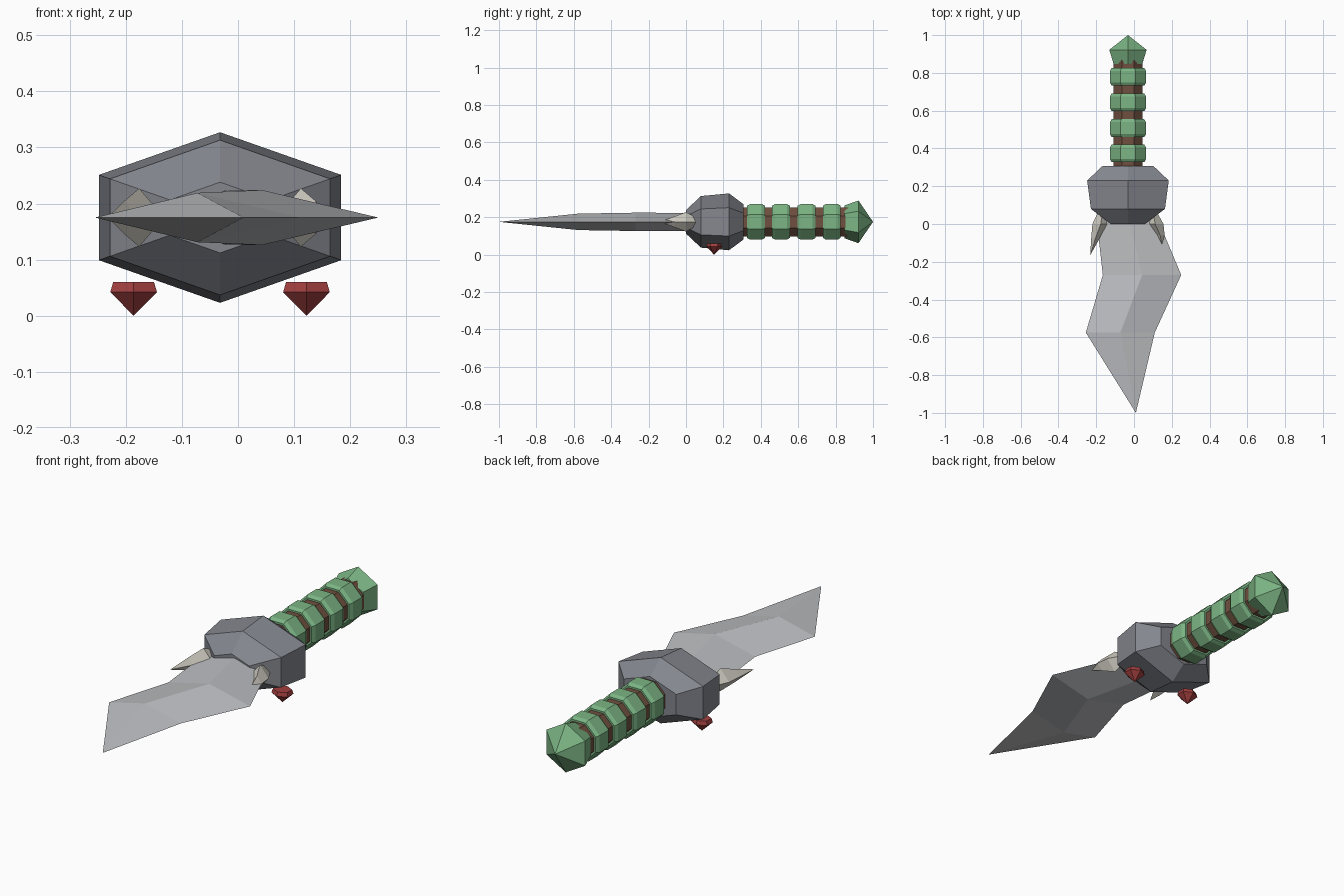
import bpy, bmesh
from math import sin, cos, pi

if "Cube" in bpy.data.objects:
    bpy.data.objects.remove(bpy.data.objects["Cube"])

CX, CZ = -0.032, 0.175   # long axis of the weapon


def material(name, rgb):
    m = bpy.data.materials.new(name)
    m.diffuse_color = (*rgb, 1)
    m.use_nodes = True
    m.node_tree.nodes["Principled BSDF"].inputs["Base Color"].default_value = m.diffuse_color
    return m


STEEL = material("steel", (0.52, 0.53, 0.55))
DARK = material("dark_metal", (0.23, 0.24, 0.27))
GREEN = material("green_wrap", (0.2, 0.46, 0.23))
BROWN = material("brown_grip", (0.16, 0.08, 0.05))
BONE = material("bone", (0.62, 0.6, 0.53))
RED = material("red_gem", (0.36, 0.05, 0.05))


def loft(name, rings, mat):
    """Skin a list of point rings; a ring of one point is a tip."""
    bm = bmesh.new()
    vs = [[bm.verts.new(p) for p in r] for r in rings]
    for a, b in zip(vs, vs[1:]):
        n = max(len(a), len(b))
        for i in range(n):
            j = (i + 1) % n
            if len(b) == 1:
                bm.faces.new((a[i], a[j], b[0]))
            elif len(a) == 1:
                bm.faces.new((a[0], b[j], b[i]))
            else:
                bm.faces.new((a[i], a[j], b[j], b[i]))
    for end in (vs[0], vs[-1]):
        if len(end) > 2:
            bm.faces.new(end)
    bmesh.ops.recalc_face_normals(bm, faces=bm.faces[:])
    me = bpy.data.meshes.new(name)
    bm.to_mesh(me)
    bm.free()
    me.materials.append(mat)
    ob = bpy.data.objects.new(name, me)
    bpy.context.collection.objects.link(ob)
    return ob


def ring(y, r, n, sx=1.0, phase=0.0, x=CX, z=CZ):
    """Polygon around the y axis; phase 0 puts a corner on top."""
    if r == 0:
        return [(x, y, z)]
    return [(x + sx * r * sin(2 * pi * (i + phase) / n), y,
             z + r * cos(2 * pi * (i + phase) / n)) for i in range(n)]


# Guard: stretched hexagonal block
WIDE = 0.216 / (0.152 * cos(pi / 6))
loft("guard", [ring(y, r, 6, WIDE) for y, r in
               ((0.0, 0.063), (0.08, 0.138), (0.23, 0.152), (0.308, 0.094))], DARK)

# Grip core with four chamfered octagonal bands
loft("grip_core", [ring(y, 0.084, 8, phase=0.5) for y in (0.29, 0.87)], BROWN)
for k, y in enumerate((0.327, 0.46, 0.597, 0.732)):
    loft(f"grip_band_{k + 1}", [ring(y + d, r, 8, phase=0.5) for d, r in
         ((0, 0.093), (0.016, 0.103), (0.079, 0.103), (0.095, 0.093))], GREEN)

# Pommel: flared hexagon ending in a point
loft("pommel", [ring(y, r, 6) for y, r in
                ((0.848, 0.088), (0.922, 0.114), (1.0, 0))], GREEN)

# Blade: diamond sections (y, left x, ridge x, right x, half thickness)
sections = ((0.04, -0.2, -0.03, 0.12, 0.048), (-0.27, -0.165, 0.043, 0.25, 0.049),
            (-0.575, -0.255, -0.072, 0.11, 0.044))
loft("blade", [[(l, y, CZ), (m, y, CZ + t), (r, y, CZ), (m, y, CZ - t)]
               for y, l, m, r, t in sections] + [[(0.01, -1.0, CZ)]], STEEL)

# Fangs: four-sided hooked spikes either side of the blade
for name, s, k in (("fang_left", -1, 1.0), ("fang_right", 1, 0.84)):
    loft(name, [ring(y * k, r, 4, sx, x=CX + s * dx) for y, r, sx, dx in
         ((0.06, 0.025, 1.0, 0.135), (0.0, 0.052, 0.85, 0.144),
          (-0.07, 0.03, 0.8, 0.17), (-0.165, 0, 1, 0.2 if s < 0 else 0.186))], BONE)

# Gems below the guard, point down
for name, s in (("gem_left", -1), ("gem_right", 1)):
    gx = CX + s * 0.154
    rings = [[(gx + r * sin(pi * i / 3), 0.15 + 0.86 * r * cos(pi * i / 3), z)
              for i in range(6)] for z, r in ((0.06, 0.042), (0.042, 0.048))]
    loft(name, rings + [[(gx, 0.15, 0.0)]], RED)
